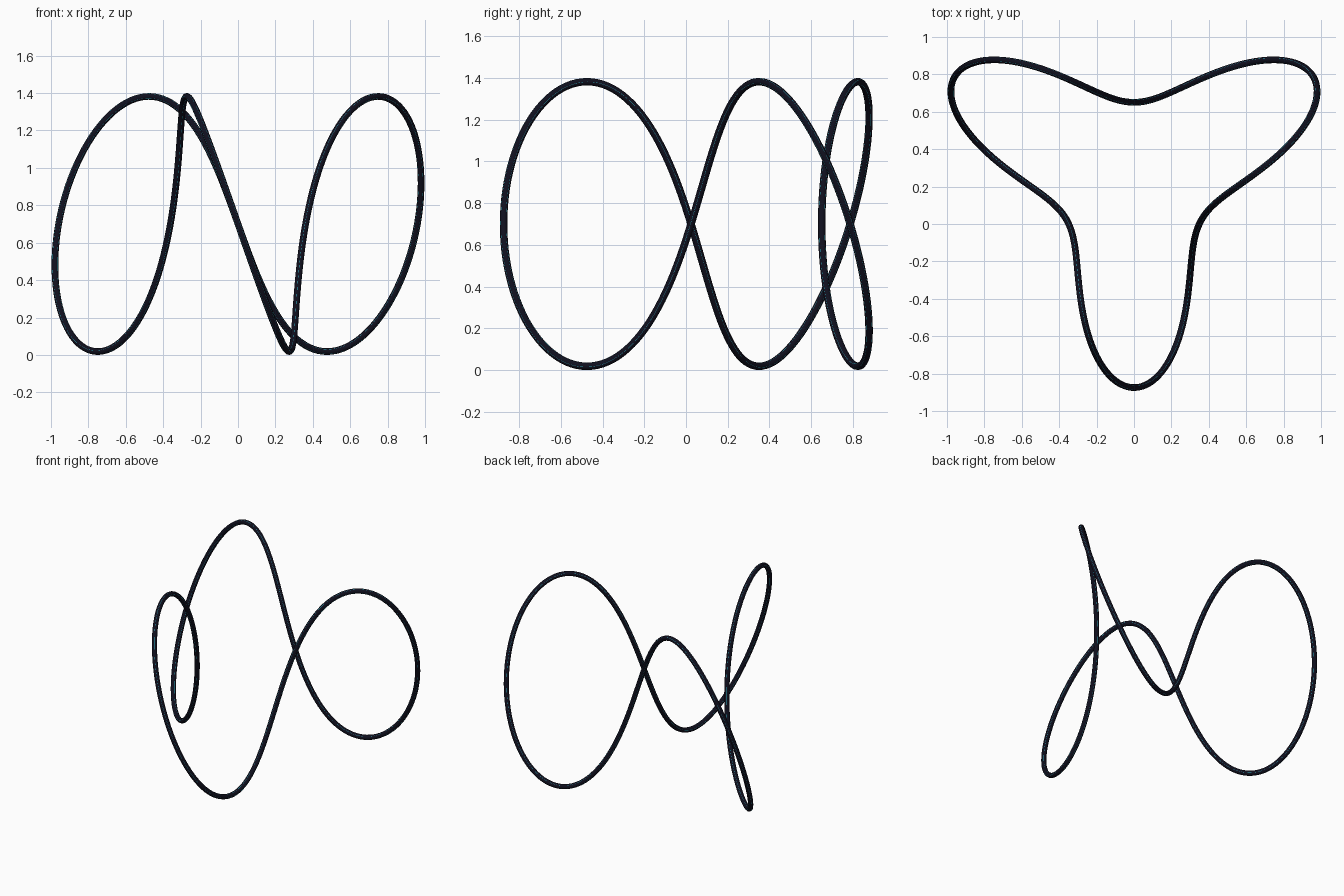
import bpy
from math import sin, cos, tau

if "Cube" in bpy.data.objects:
    bpy.data.objects.remove(bpy.data.objects["Cube"])

TUBE = 0.018      # tube radius
STEPS = 300       # samples along the loop
MID, AMP = 0.70, 0.682


def loop_point(t):
    # three-lobed plan outline with three vertical waves
    x = 0.756 * sin(t) - 0.231 * sin(2 * t) + 0.114 * sin(4 * t) - 0.0065 * sin(5 * t)
    y = 0.233 - 0.756 * cos(t) - 0.231 * cos(2 * t) - 0.114 * cos(4 * t) - 0.0065 * cos(5 * t)
    return x, y, MID - AMP * sin(3 * t)


def tube(name, radius, resolution, color):
    # closed path with a round bevel, turned into a smooth mesh
    curve = bpy.data.curves.new(name, 'CURVE')
    curve.dimensions = '3D'
    curve.bevel_depth = radius
    curve.bevel_resolution = resolution
    spline = curve.splines.new('POLY')
    spline.points.add(STEPS - 1)
    for i, p in enumerate(spline.points):
        p.co = (*loop_point(tau * i / STEPS), 1)
    spline.use_cyclic_u = True
    obj = bpy.data.objects.new(name, curve)
    bpy.context.collection.objects.link(obj)
    bpy.ops.object.select_all(action='DESELECT')
    bpy.context.view_layer.objects.active = obj
    obj.select_set(True)
    bpy.ops.object.convert(target='MESH')
    obj = bpy.context.object
    bpy.ops.object.shade_smooth()
    mat = bpy.data.materials.new(name + "_color")
    mat.diffuse_color = color
    mat.use_nodes = True
    mat.node_tree.nodes["Principled BSDF"].inputs["Base Color"].default_value = mat.diffuse_color
    obj.data.materials.clear()
    obj.data.materials.append(mat)


# dark outer tube, and a teal core whose ridges just show through it
tube("loop_shell", TUBE, 4, (0.005, 0.005, 0.013, 1))
tube("loop_core", TUBE * 0.978, 2, (0.03, 0.5, 0.6, 1))
